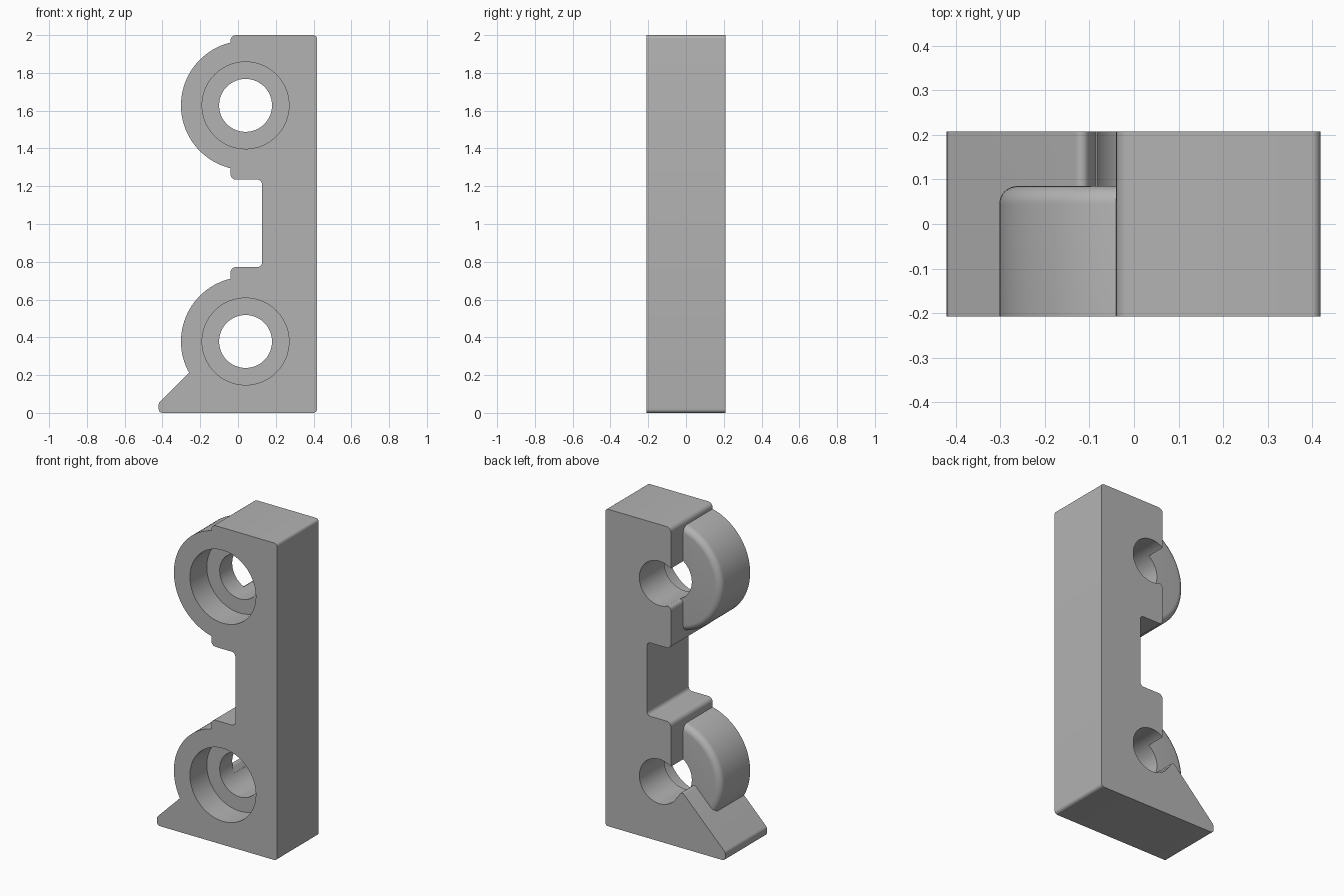
import bpy, bmesh, math
from mathutils import Vector, Matrix

if "Cube" in bpy.data.objects:
    bpy.data.objects.remove(bpy.data.objects["Cube"], do_unlink=True)

FRONT, BACK = -0.208, 0.208
BOSS_BACK, BORE_FLOOR = 0.085, -0.04
BOSS_X, BOSS_HEIGHTS = 0.04, (0.378, 1.628)
HOLE_R, BORE_R, BOSS_R, FILLET = 0.14, 0.23, 0.342, 0.04

grey = bpy.data.materials.new("plain_grey")
grey.use_nodes = True
colour = (0.45, 0.45, 0.45, 1)
grey.diffuse_color = colour
grey.node_tree.nodes["Principled BSDF"].inputs["Base Color"].default_value = colour


def make_object(name, bm):
    bmesh.ops.recalc_face_normals(bm, faces=bm.faces)
    mesh = bpy.data.meshes.new(name)
    bm.to_mesh(mesh)
    bm.free()
    mesh.materials.append(grey)
    obj = bpy.data.objects.new(name, mesh)
    bpy.context.collection.objects.link(obj)
    return obj


def rounded(corners, steps=6):
    """Round each (x, z, radius) corner of a closed outline."""
    points = []
    for i, (x, z, r) in enumerate(corners):
        p = Vector((x, z))
        if r == 0:
            points.append(p)
            continue
        a = (Vector(corners[i - 1][:2]) - p).normalized()
        b = (Vector(corners[(i + 1) % len(corners)][:2]) - p).normalized()
        half = a.angle(b) / 2
        centre = p + (a + b).normalized() * r / math.sin(half)
        start = p + a * r / math.tan(half) - centre
        end = p + b * r / math.tan(half) - centre
        sweep = start.angle_signed(end)
        for k in range(steps + 1):
            # angle_signed is clockwise, Matrix.Rotation is counter-clockwise
            points.append(centre + Matrix.Rotation(-sweep * k / steps, 2) @ start)
    return points


def extrude_outline(name, points):
    bm = bmesh.new()
    face = bm.faces.new([bm.verts.new((p.x, FRONT, p.y)) for p in points])
    new = bmesh.ops.extrude_face_region(bm, geom=[face])["geom"]
    verts = [v for v in new if isinstance(v, bmesh.types.BMVert)]
    bmesh.ops.translate(bm, verts=verts, vec=(0, BACK - FRONT, 0))
    return make_object(name, bm)


def lathe(name, profile, z, sides=96):
    """Turned solid about a front-to-back axis; profile holds (radius, y)."""
    bm = bmesh.new()
    rings = []
    for r, y in profile:
        rings.append([bm.verts.new((BOSS_X + r * math.cos(t), y, z + r * math.sin(t)))
                      for t in (math.tau * k / sides for k in range(sides))])
    for low, high in zip(rings, rings[1:]):
        for k in range(sides):
            n = (k + 1) % sides
            bm.faces.new((low[k], low[n], high[n], high[k]))
    bm.faces.new(rings[0])
    bm.faces.new(rings[-1])
    return make_object(name, bm)


def combine(target, other, operation):
    mod = target.modifiers.new(operation.lower(), "BOOLEAN")
    mod.operation, mod.solver, mod.object = operation, "EXACT", other
    bpy.context.view_layer.objects.active = target
    bpy.ops.object.modifier_apply(modifier=mod.name)
    bpy.data.objects.remove(other, do_unlink=True)


# Upright with foot wedge, notch and open hole sides
low, high = BOSS_HEIGHTS
edge = -0.04
body = extrude_outline("bracket_body", rounded([
    (0.418, 0, 0.02), (0.418, 2, 0.02), (edge, 2, 0.03),
    (edge, high + 0.115, 0), (BOSS_X, high, 0), (0.0, high - 0.128, 0),
    (edge, high - 0.128, 0.025), (edge, 1.235, 0.03),
    (0.127, 1.235, 0.025), (0.127, 0.772, 0.025), (edge, 0.772, 0.03),
    (edge, low + 0.115, 0), (BOSS_X, low, 0), (-0.085, low - 0.07, 0),
    (-0.115, 0.358, 0.018), (-0.42, 0.053, 0.025), (-0.42, 0, 0.02)]))

# Round bosses with a softened rear rim
boss_profile = [(BOSS_R, FRONT)]
for k in range(9):
    t = math.pi / 2 * k / 8
    boss_profile.append((BOSS_R - FILLET + FILLET * math.cos(t),
                         BOSS_BACK - FILLET + FILLET * math.sin(t)))
for z in BOSS_HEIGHTS:
    combine(body, lathe("boss", boss_profile, z), "UNION")

# Stepped bolt holes
for z in BOSS_HEIGHTS:
    steps = [(BORE_R, FRONT - 0.1), (BORE_R, BORE_FLOOR),
             (HOLE_R, BORE_FLOOR), (HOLE_R, BACK + 0.1)]
    combine(body, lathe("bolt_hole_cutter", steps, z), "DIFFERENCE")

bpy.ops.object.select_all(action="DESELECT")
body.select_set(True)
bpy.context.view_layer.objects.active = body
bpy.ops.object.shade_smooth_by_angle(angle=math.radians(30))
